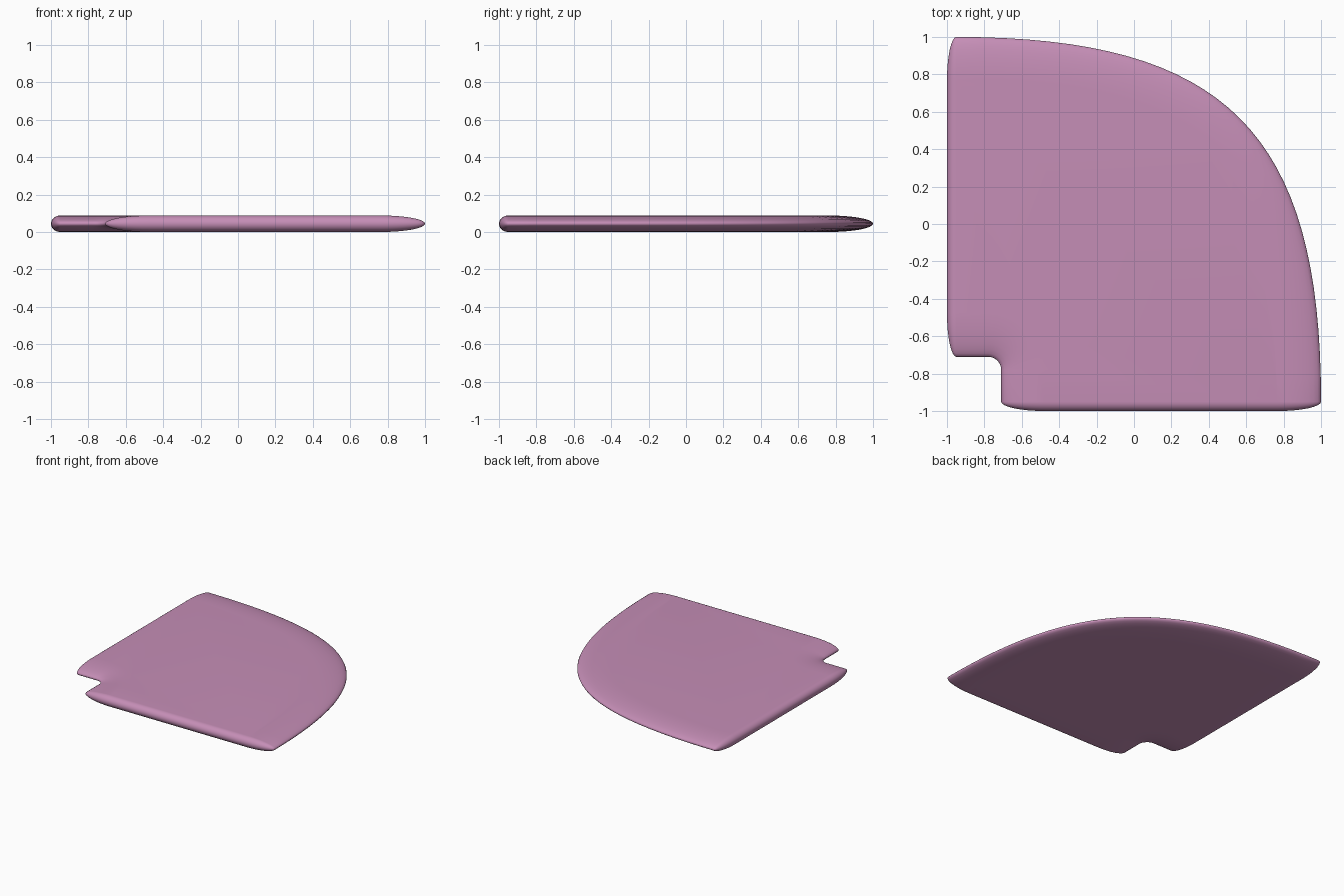
import bpy, bmesh
from math import sin, cos, radians, pi
from mathutils import Vector

if "Cube" in bpy.data.objects:
    bpy.data.objects.remove(bpy.data.objects["Cube"])

LONG, SHORT, HALF = 0.235, 0.05, 0.044   # wide rounding, tight rounding, half thickness
NOTCH, FILLET = -0.71, 0.07
IN = -1 + SHORT                          # inner line of the straight sides
FAR = 1 - LONG                           # inner end beside the curved side
NEAR = NOTCH + LONG                      # inner end beside the notch

pairs = []  # (outer rim point, matching inner flat point)


def corner(cx, cy, rx, ry, a0, a1, n=8):
    """Elliptical outer corner that rounds down from a single inner point."""
    c = Vector((cx, cy))
    for i in range(n + 1):
        a = radians(a0 + (a1 - a0) * i / n)
        pairs.append((c + Vector((rx * cos(a), ry * sin(a))), c))


def curved_side(n=32):
    """Bulging quarter curve with a wide rounded rim."""
    r, k = 1 - IN, 0.739
    p = [Vector(v) for v in ((1, 0), (1, k), (k, 1), (0, 1))]
    for i in range(1, n):
        t = i / n
        s = 1 - t
        b = p[0]*s**3 + p[1]*3*s*s*t + p[2]*3*s*t*t + p[3]*t**3
        d = (p[1]-p[0])*s*s + (p[2]-p[1])*2*s*t + (p[3]-p[2])*t*t
        outer = Vector((IN, IN)) + b * r
        pairs.append((outer, outer - Vector((d.y, -d.x)).normalized() * LONG))


def notch(n=8):
    """Inside corner cut with a small fillet."""
    c = Vector((NOTCH - FILLET, NOTCH - FILLET))
    for i in range(n + 1):
        a = pi / 2 * (1 - i / n)
        d = Vector((cos(a), sin(a)))
        outer = c + d * FILLET
        # inner line turns a sharp corner parallel to the notch sides
        pairs.append((outer, outer + d * LONG))


# Outline, counter-clockwise
corner(FAR, IN, LONG, SHORT, -90, 0)
curved_side()
corner(IN, FAR, SHORT, LONG, 90, 180)
corner(IN, NEAR, SHORT, LONG, 180, 270)
notch()
corner(NEAR, IN, LONG, SHORT, 180, 270)

# Slab: rim rings from bottom to top, closed by flat caps
bm = bmesh.new()
STEPS = 16
rings = []
for j in range(STEPS + 1):
    a = -pi / 2 + pi * j / STEPS
    ring = []
    for outer, inner in pairs:
        q = inner.lerp(outer, cos(a))
        ring.append(bm.verts.new((q.x, q.y, HALF + HALF * sin(a))))
    rings.append(ring)
n = len(pairs)
for lo, hi in zip(rings, rings[1:]):
    for i in range(n):
        k = (i + 1) % n
        bm.faces.new((lo[i], lo[k], hi[k], hi[i]))
bm.faces.new(rings[-1])
bm.faces.new(rings[0][::-1])
bmesh.ops.remove_doubles(bm, verts=bm.verts, dist=1e-5)
bmesh.ops.recalc_face_normals(bm, faces=bm.faces)
for f in bm.faces:
    f.smooth = True

mesh = bpy.data.meshes.new("quarter_slab")
bm.to_mesh(mesh)
bm.free()
slab = bpy.data.objects.new("quarter_slab", mesh)
bpy.context.collection.objects.link(slab)

mat = bpy.data.materials.new("mauve")
mat.diffuse_color = (0.56, 0.27, 0.47, 1)
mat.use_nodes = True
mat.node_tree.nodes["Principled BSDF"].inputs["Base Color"].default_value = mat.diffuse_color
mesh.materials.append(mat)
